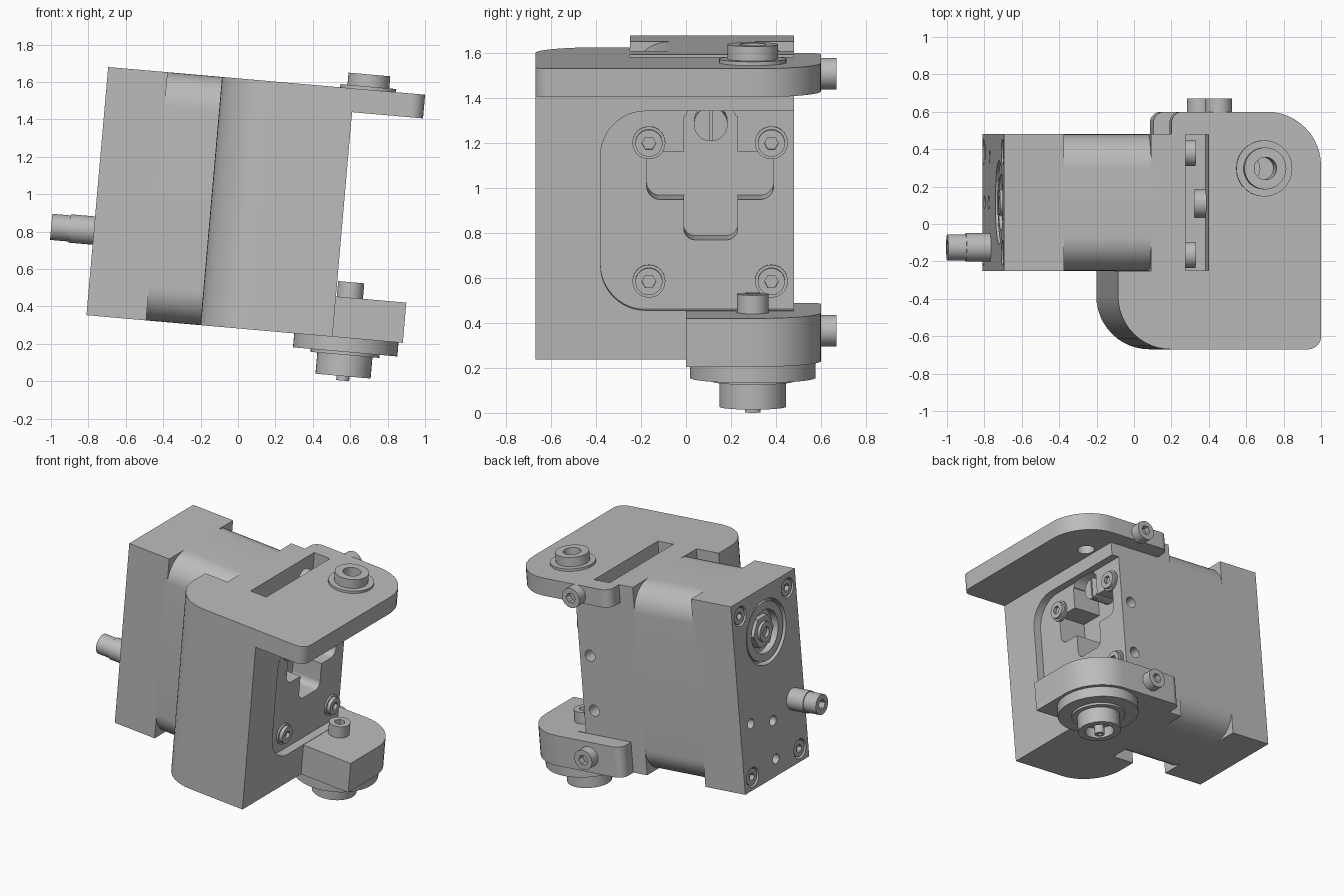
import bpy, bmesh, math
from mathutils import Matrix, Vector

if "Cube" in bpy.data.objects:
    bpy.data.objects.remove(bpy.data.objects["Cube"])

TILT = Matrix.Rotation(math.radians(5), 4, 'Y')
BASE, TOP, FACE, BACK = 0.281, 1.613, 0.482, -0.838
parts = []

grey = bpy.data.materials.new("plain grey")
grey.use_nodes = True
GREY = (0.5, 0.5, 0.5, 1)
grey.diffuse_color = GREY
grey.node_tree.nodes["Principled BSDF"].inputs["Base Color"].default_value = GREY


def place(axis, a, b, h):
    """Profile coordinates a, b and height h to a point, for the extrusion axis."""
    return {'X': (h, a, b), 'Y': (a, h, b), 'Z': (a, b, h)}[axis]


def prism(name, outline, lo, hi, axis='Z'):
    """Extrude an outline; a third value on a corner is its fillet radius."""
    pts = []
    for i, p in enumerate(outline):
        c = Vector(p[:2])
        r = p[2] if len(p) > 2 else 0
        if not r:
            pts.append(c)
            continue
        d1 = (Vector(outline[i - 1][:2]) - c).normalized()
        d2 = (Vector(outline[(i + 1) % len(outline)][:2]) - c).normalized()
        mid = c + (d1 + d2) * r
        for k in range(13):
            t = k / 12 * math.pi / 2
            pts.append(mid - d2 * r * math.cos(t) - d1 * r * math.sin(t))
    bm = bmesh.new()
    verts = [bm.verts.new(place(axis, p.x, p.y, lo)) for p in pts]
    face = bm.faces.new(verts)
    up = Vector(place(axis, 0, 0, hi - lo))
    new = bmesh.ops.extrude_face_region(bm, geom=[face])["geom"]
    bmesh.ops.translate(bm, vec=up, verts=[v for v in new if isinstance(v, bmesh.types.BMVert)])
    bmesh.ops.recalc_face_normals(bm, faces=bm.faces)
    mesh = bpy.data.meshes.new(name)
    bm.to_mesh(mesh)
    bm.free()
    mesh.materials.append(grey)
    ob = bpy.data.objects.new(name, mesh)
    bpy.context.collection.objects.link(ob)
    ob.matrix_world = TILT
    parts.append(ob)
    return ob


def box(name, a, b, lo, hi, axis='Z', r=0):
    return prism(name, [(a[0], b[0], r), (a[1], b[0], r), (a[1], b[1], r), (a[0], b[1], r)], lo, hi, axis)


def rod(name, a, b, r, lo, hi, axis='Z', sides=40):
    ring = [2 * math.pi * k / sides for k in range(sides)]
    return prism(name, [(a + r * math.cos(t), b + r * math.sin(t)) for t in ring], lo, hi, axis)


def cut(ob, *cutters):
    """Subtract the cutters, then discard them."""
    for c in cutters:
        m = ob.modifiers.new("cut", 'BOOLEAN')
        m.operation, m.solver, m.object = 'DIFFERENCE', 'EXACT', c
    bpy.context.view_layer.update()
    deps = bpy.context.evaluated_depsgraph_get()
    ob.data = bpy.data.meshes.new_from_object(ob.evaluated_get(deps))
    ob.modifiers.clear()
    for c in cutters:
        parts.remove(c)
        bpy.data.objects.remove(c)


def tube(name, a, b, r, hole, lo, hi, axis='Z', sides=40):
    ob = rod(name, a, b, r, lo, hi, axis)
    cut(ob, rod("bore", a, b, hole, lo - 0.1, hi + 0.1, axis, sides))
    return ob


def screw(name, a, b, r, root, tip, axis):
    """Socket-head screw pointing from root to tip."""
    ob = rod(name, a, b, r, min(root, tip), max(root, tip), axis)
    s = 1 if tip > root else -1
    ends = sorted((tip - s * 0.045, tip + s * 0.1))
    cut(ob, rod("socket", a, b, r * 0.52, ends[0], ends[1], axis, 6))


# Gearbox end block with corner screws, round hub and drilled holes
WIDE = (-0.25, 0.48)
end = box("motor_end", WIDE, (BASE, TOP), BACK, -0.518, 'X')
corners = [(y, w) for y in (-0.155, 0.385) for w in (0.37, 1.51)]
holes = [rod("hole", y, w, 0.068, BACK - 0.1, BACK + 0.04, 'X') for y, w in corners]
holes += [rod("hole", y, w, 0.035, BACK - 0.1, BACK + 0.1, 'X')
          for y, w in ((0.36, 0.74), (0.115, 0.67), (0.115, 0.4))]
HUB = (0.115, 1.3)
cut(end, rod("hub_recess", *HUB, 0.225, BACK - 0.1, BACK + 0.06, 'X'), *holes)
for y, w in corners:
    screw("end_screw", y, w, 0.058, BACK + 0.05, BACK + 0.008, 'X')
tube("hub_ring", *HUB, 0.205, 0.15, BACK + 0.01, BACK + 0.065, 'X')
rod("hub_nut", *HUB, 0.115, BACK + 0.02, BACK + 0.065, 'X', 6)
tube("hub_shaft", *HUB, 0.07, 0.035, BACK, BACK + 0.065, 'X')
screw("side_pin", -0.125, 0.735, 0.07, BACK - 0.13, -1.067, 'X')
rod("side_pin_base", -0.125, 0.735, 0.076, BACK - 0.13, BACK + 0.02, 'X')

# Middle section with rounded edges
box("motor_middle", WIDE, (BASE, TOP), -0.53, -0.04, 'X', r=0.18)

# Main housing: front wall and flange in one piece
housing = prism("housing", [(-0.227, -0.25), (-0.227, -0.67, 0.285), (FACE, -0.67),
                            (FACE, 0.48), (-0.05, 0.48), (-0.05, -0.25)], BASE, TOP)
FLOOR = FACE - 0.06
pocket = prism("pocket", [(-0.38, 0.5, 0.2), (0.7, 0.5), (0.7, 1.39), (-0.38, 1.39, 0.2)],
               FLOOR, 0.7, 'X')
slot = box("slot", (0.135, 0.26), (-0.249, 0.479), TOP - 0.2, 1.8)
bar = prism("bar", [(-0.175, 0.99, 0.06), (0.39, 0.99, 0.06), (0.39, 1.205), (-0.175, 1.205)],
            0.2, 0.6, 'X')
stem = prism("stem", [(-0.01, 0.81, 0.05), (0.23, 0.81, 0.05), (0.23, 1.36), (-0.01, 1.36)],
             0.2, 0.6, 'X')
eye = rod("eye", 0.11, 1.32, 0.12, 0.2, FLOOR + 0.01, 'X')
dowels = [rod("dowel_hole", 0.34, w, 0.04, 0.38, 0.6, 'Y') for w in (0.67, 1.06)]
cut(housing, pocket, slot, bar, stem, eye, *dowels)

# Slotted drive shaft inside the opening
shaft = rod("drive_shaft", 0.11, 1.32, 0.075, 0.18, 0.36, 'X')
cut(shaft, box("slit", (0.105, 0.115), (1.2, 1.4), 0.32, 0.5, 'X'))

# Face screws, and their shanks crossing the top slot
for y in (-0.165, 0.38):
    for w in (0.626, 1.244):
        rod("screw_seat", y, w, 0.073, FLOOR - 0.01, FLOOR + 0.012, 'X')
        screw("face_screw", y, w, 0.06, FLOOR - 0.02, FLOOR + 0.035, 'X')
    rod("slot_screw", y, 1.46, 0.07, 0.13, 0.2, 'X')

# Upper and lower arms with clamp lugs at the back
AX = (0.557, 0.297)
upper = prism("upper_arm", [(FACE, -0.67), (0.863, -0.67, 0.07), (0.863, 0.6, 0.29),
                            (0.06, 0.6, 0.06), (0.06, 0.48), (FACE, 0.48)], 1.486, TOP)
cut(upper, rod("bore", *AX, 0.06, 1.3, 1.8))
prism("lower_arm", [(FACE, 0), (0.86, 0), (0.86, 0.6, 0.29),
                    (0.06, 0.6, 0.06), (0.06, 0.48), (FACE, 0.48)], BASE, 0.497)
for w in (0.395, 1.543):
    screw("clamp_screw", 0.32, w, 0.07, 0.59, 0.67, 'Y')

# Upper bushing
tube("upper_washer", *AX, 0.15, 0.06, TOP, 1.63)
tube("upper_bushing", *AX, 0.112, 0.06, 1.625, 1.695)

# Lower roller and its screw
screw("roller_screw", *AX, 0.07, 0.49, 0.58, 'Z')
rod("roller_flange", *AX, 0.28, 0.206, BASE, sides=64)
rod("roller_step", *AX, 0.185, 0.19, 0.21)
roller = rod("roller", *AX, 0.148, 0.076, 0.195)
cut(roller, rod("bore", *AX, 0.1, 0, 0.15))
tube("roller_pin", *AX, 0.035, 0.018, 0.052, 0.16, sides=6)

# Smooth the round surfaces, keep edges sharp
bpy.ops.object.select_all(action='DESELECT')
for ob in parts:
    ob.select_set(True)
bpy.context.view_layer.objects.active = parts[0]
bpy.ops.object.shade_smooth_by_angle(angle=math.radians(30))
